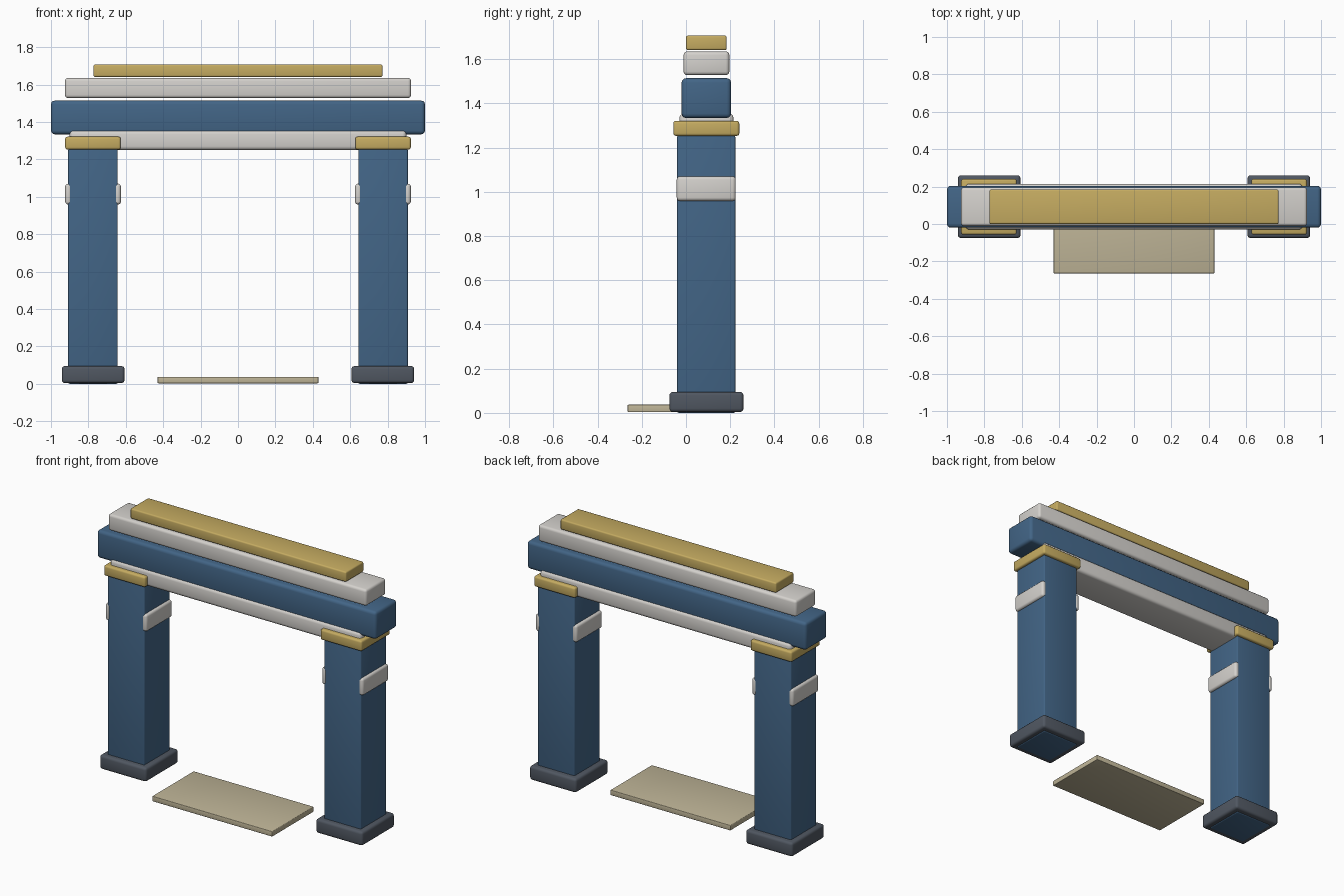
import bpy

if "Cube" in bpy.data.objects:
    bpy.data.objects.remove(bpy.data.objects["Cube"])


def material(name, rgb):
    m = bpy.data.materials.new(name)
    m.diffuse_color = (*rgb, 1)
    m.use_nodes = True
    m.node_tree.nodes["Principled BSDF"].inputs["Base Color"].default_value = m.diffuse_color
    return m


BLUE = material("blue_paint", (0.055, 0.13, 0.24))
WHITE = material("pale_stone", (0.66, 0.64, 0.61))
GOLD = material("gold_trim", (0.56, 0.41, 0.12))
DARK = material("dark_stone", (0.08, 0.095, 0.12))
SAND = material("sand_step", (0.52, 0.46, 0.31))


def block(name, x, y, z, bevel, mat):
    """Rounded box given by its (min, max) range on each axis."""
    bpy.ops.mesh.primitive_cube_add(
        size=1, location=[(a + b) / 2 for a, b in (x, y, z)])
    ob = bpy.context.object
    ob.name = name
    ob.scale = [b - a for a, b in (x, y, z)]
    bpy.ops.object.transform_apply(location=False, rotation=False, scale=True)
    ob.data.materials.append(mat)
    mod = ob.modifiers.new("rounded_edges", 'BEVEL')
    mod.width = bevel
    mod.segments = 3
    bpy.ops.object.modifier_apply(modifier=mod.name)
    bpy.ops.object.shade_smooth_by_angle()
    return ob


def pair(name, x, y, z, bevel, mat):
    """The same block on the right and mirrored on the left."""
    block("right_" + name, x, y, z, bevel, mat)
    block("left_" + name, (-x[1], -x[0]), y, z, bevel, mat)


# Pillars with plinths, capitals and side bands
pair("plinth", (0.607, 0.942), (-0.075, 0.26), (0.004, 0.095), 0.016, DARK)
pair("pillar", (0.643, 0.908), (-0.04, 0.223), (0.0, 1.256), 0.008, BLUE)
pair("capital", (0.627, 0.924), (-0.057, 0.241), (1.253, 1.321), 0.012, GOLD)
pair("inner_band", (0.626, 0.661), (-0.042, 0.225), (0.959, 1.07), 0.015, WHITE)
pair("outer_band", (0.89, 0.924), (-0.042, 0.225), (0.959, 1.07), 0.015, WHITE)

# Stacked beams across the top
block("lower_lintel", (-0.9, 0.9), (-0.03, 0.215), (1.25, 1.355), 0.02, WHITE)
block("main_beam", (-1, 1), (-0.02, 0.204), (1.334, 1.514), 0.02, BLUE)
block("upper_beam", (-0.925, 0.925), (-0.011, 0.196), (1.528, 1.635), 0.016, WHITE)
block("top_ridge", (-0.773, 0.773), (0.0, 0.184), (1.641, 1.707), 0.009, GOLD)

# Threshold slab
block("threshold", (-0.43, 0.43), (-0.264, 0.16), (0.003, 0.037), 0.004, SAND)
